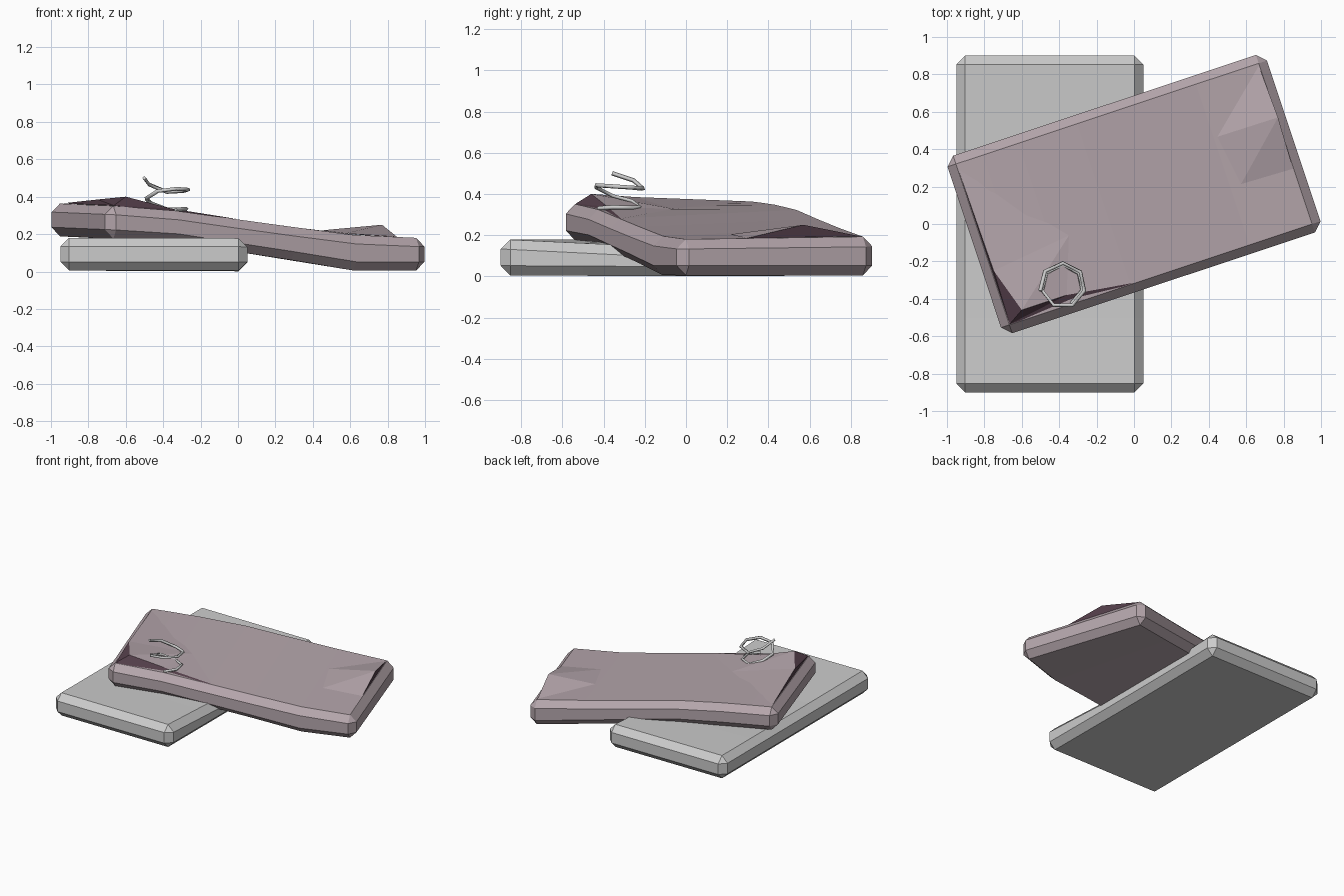
import bpy, bmesh, math
from mathutils import Vector

if "Cube" in bpy.data.objects:
    bpy.data.objects.remove(bpy.data.objects["Cube"])

ANG = math.radians(18.4)
CA, SA = math.cos(ANG), math.sin(ANG)


def material(name, col):
    m = bpy.data.materials.new(name)
    m.diffuse_color = (*col, 1)
    m.use_nodes = True
    m.node_tree.nodes["Principled BSDF"].inputs["Base Color"].default_value = m.diffuse_color
    return m


def lerp_table(table, x):
    if x <= table[0][0]:
        return table[0][1]
    for (a, za), (b, zb) in zip(table, table[1:]):
        if x <= b:
            return za + (zb - za) * (x - a) / (b - a)
    return table[-1][1]


def finish(bm, name, mats=()):
    bmesh.ops.recalc_face_normals(bm, faces=bm.faces[:])
    me = bpy.data.meshes.new(name)
    bm.to_mesh(me)
    bm.free()
    for m in mats:
        me.materials.append(m)
    ob = bpy.data.objects.new(name, me)
    bpy.context.collection.objects.link(ob)
    return ob


def mattress(length_cuts):
    """Chamfered slab, long in x, sliced across so that it can bend."""
    bm = bmesh.new()
    bmesh.ops.create_cube(bm, size=1)
    for v in bm.verts:
        v.co = Vector((v.co.x * 1.8, v.co.y, 0.0925 + v.co.z * 0.175))
    bmesh.ops.bevel(bm, geom=bm.edges[:], offset=0.047, segments=1,
                    affect='EDGES', profile=0.5)
    for x in length_cuts:
        bmesh.ops.bisect_plane(bm, geom=bm.verts[:] + bm.edges[:] + bm.faces[:],
                               plane_co=(x, 0, 0), plane_no=(1, 0, 0))
    return bm


def placed(u, w):
    """Upper mattress coordinates to model coordinates."""
    return u * CA - w * SA, 0.16 + u * SA + w * CA


mauve = material("mauve_fabric", (0.46, 0.38, 0.41))
dark = material("dark_lining", (0.09, 0.05, 0.07))

# Lower mattress, pressed down along its middle on the loaded side
bm = mattress([-0.5, -0.2, 0.2, 0.5])
for v in bm.verts:
    x, y, z = v.co
    press = max(0, 1 - abs(x) / 0.9) * (0.5 - y) * (0.045 if z > 0.09 else 0.005)
    v.co = (-0.45 - y, x, z - press)
finish(bm, "lower_mattress")

# Upper mattress, draped from the lower one down to the floor
DROP = [(-1, 0.185), (-0.65, 0.17), (-0.3, 0.148), (0, 0.1), (0.3, 0.054), (0.62, 0.0)]
DROP_TOP = [(-1, 0.185), (-0.65, 0.17), (-0.3, 0.142), (0, 0.098), (0.3, 0.057),
            (0.62, 0.015), (0.9, 0.0)]
bm = mattress([-0.7, -0.5, -0.17, 0.15, 0.5])
for v in bm.verts:
    x, y = placed(v.co.x, v.co.y)
    v.co = (x, y, v.co.z + lerp_table(DROP_TOP if v.co.z > 0.09 else DROP, x))
finish(bm, "upper_mattress", [mauve])


def on_top(u, w, lift=0.002):
    x, y = placed(u, w)
    return Vector((x, y, 0.18 + lerp_table(DROP_TOP, x) + lift))


# Torn cover: a lifted lip of fabric with the dark lining under it
def tear(name, lip, inner, base):
    bm = bmesh.new()
    lv = [bm.verts.new(p) for p in lip]
    iv = [bm.verts.new(p) for p in inner]
    bv = bm.verts.new(base)
    mid = len(lv) // 2
    for i, (a, b) in enumerate(zip(lv, lv[1:])):
        bm.faces.new((a, b, iv[0] if i < mid else iv[-1]))
        bm.faces.new((b, a, bv)).material_index = 1
    if len(iv) > 1:
        bm.faces.new((iv[0], lv[mid], iv[-1]))
    finish(bm, name, [mauve, dark])


tear("corner_tear",
     [on_top(-0.85, 0.42), (-0.75, -0.25, 0.385), (-0.60, -0.46, 0.40),
      (-0.36, -0.38, 0.337), on_top(-0.15, -0.45)],
     [on_top(-0.4, -0.1)], on_top(-0.85, -0.45))
tear("end_tear",
     [on_top(0.85, -0.14), (0.77, 0.57, 0.25), on_top(0.85, 0.44)],
     [on_top(0.56, -0.13), on_top(0.52, 0.15)], on_top(0.85, 0.14))

# Loose spring: seven-sided coils leaning to one side
HEIGHT = [(0, 0.5), (1, 0.465), (2, 0.425), (3, 0.43), (4, 0.437), (5, 0.442), (6, 0.43),
          (7, 0.39), (8, 0.365), (9, 0.332), (10, 0.332), (11, 0.335), (12, 0.33), (13, 0.33)]
cu = bpy.data.curves.new("spring", 'CURVE')
cu.dimensions = '3D'
cu.bevel_depth = 0.011
cu.bevel_resolution = 0
cu.use_fill_caps = True
sp = cu.splines.new('POLY')
N = 13
sp.points.add(N - 1)
for i, p in enumerate(sp.points):
    a = math.pi / 2 + (2 - i) * 2 * math.pi / 7
    r = 0.124 - 0.0015 * i
    p.co = (-0.38 + r * math.cos(a), -0.33 + r * math.sin(a), lerp_table(HEIGHT, i), 1)
ob = bpy.data.objects.new("spring", cu)
bpy.context.collection.objects.link(ob)
